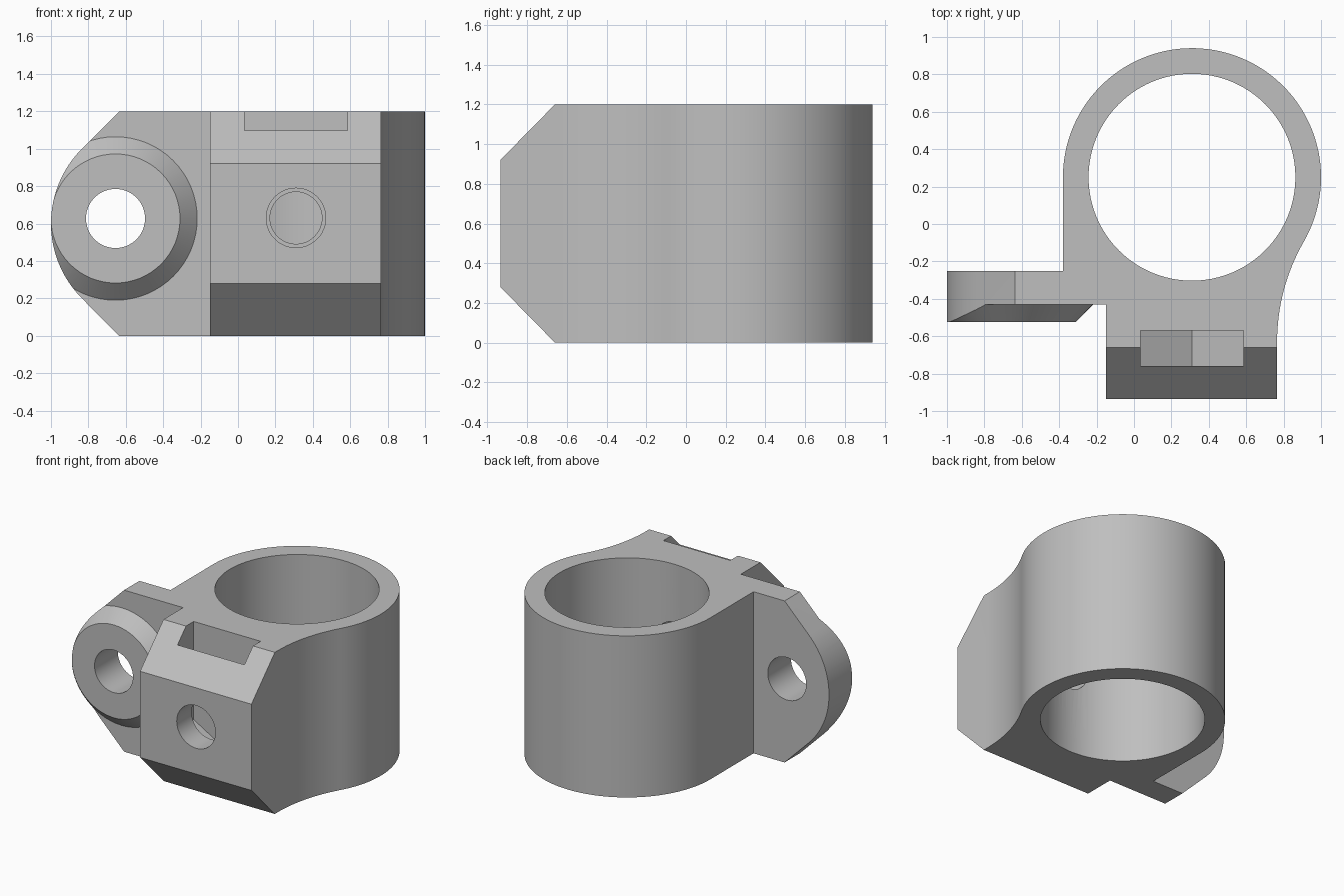
import bpy, bmesh
from math import sin, cos, radians, pi, atan2

cube = bpy.data.objects.get("Cube")
if cube:
    bpy.data.objects.remove(cube, do_unlink=True)

grey = bpy.data.materials.new("plain grey")
grey.use_nodes = True
grey.diffuse_color = (0.52, 0.52, 0.52, 1)
grey.node_tree.nodes["Principled BSDF"].inputs["Base Color"].default_value = (0.52, 0.52, 0.52, 1)

H = 1.2


def arc(cx, cy, r, start, end, n):
    """Points along an arc, angles in degrees."""
    angles = [radians(start + (end - start) * i / n) for i in range(n + 1)]
    return [(cx + r * cos(a), cy + r * sin(a)) for a in angles]


def loft(name, rings, axis):
    """Solid through (outline, offset) rings stacked along an axis."""
    place = {"x": lambda a, b, t: (t, a, b),
             "y": lambda a, b, t: (a, t, b),
             "z": lambda a, b, t: (a, b, t)}[axis]
    bm = bmesh.new()
    loops = [[bm.verts.new(place(a, b, t)) for a, b in pts] for pts, t in rings]
    bm.faces.new(loops[0])
    bm.faces.new(loops[-1])
    n = len(loops[0])
    for low, high in zip(loops, loops[1:]):
        for i in range(n):
            j = (i + 1) % n
            bm.faces.new((low[i], low[j], high[j], high[i]))
    bmesh.ops.recalc_face_normals(bm, faces=bm.faces)
    mesh = bpy.data.meshes.new(name)
    bm.to_mesh(mesh)
    bm.free()
    mesh.materials.append(grey)
    obj = bpy.data.objects.new(name, mesh)
    bpy.context.collection.objects.link(obj)
    return obj


def prism(name, pts, axis, lo, hi):
    return loft(name, [(pts, lo), (pts, hi)], axis)


def circle(cx, cy, r, n=64):
    return arc(cx, cy, r, 0, 360, n)[:-1]


def combine(target, tool, operation):
    """Apply a boolean and remove the tool."""
    mod = target.modifiers.new("boolean", "BOOLEAN")
    mod.operation = operation
    mod.solver = "EXACT"
    mod.object = tool
    bpy.context.view_layer.objects.active = target
    bpy.ops.object.modifier_apply(modifier=mod.name)
    bpy.data.objects.remove(tool, do_unlink=True)


# Main body: ring wall flowing into the clamp block
cx, cy, ring_r = 0.31, 0.25, 0.69
fx, fy, fillet_r = 1.84, -0.63, 1.075
meet = atan2(cy - fy, cx - fx) * 180 / pi
outline = [(-0.38, -0.43), (-0.15, -0.43), (-0.15, -0.935), (0.765, -0.935)]
outline += arc(fx, fy, fillet_r, 180, meet, 16)
outline += arc(cx, cy, ring_r, meet - 180, 180, 80)[1:]
body = prism("bracket_body", outline, "z", 0, H)

# Side ear: slab plus tapered boss, trimmed to the rounded ear outline
bx, bz = -0.655, 0.627
slab = [(-1.1, 0), (-0.3, 0), (-0.3, H), (-1.1, H)]
ear = prism("ear", slab, "y", -0.43, -0.25)
boss = loft("boss", [(circle(bx, bz, 0.437), -0.35),
                     (circle(bx, bz, 0.437), -0.43),
                     (circle(bx, bz, 0.345), -0.523)], "y")
combine(ear, boss, "UNION")
trim = [(-0.635, 0), (-0.2, 0), (-0.2, H), (-0.635, H)]
trim += arc(-0.433, 0.6, 0.567, 135, 225, 32)
combine(ear, prism("ear_trim", trim, "y", -0.7, -0.1), "INTERSECT")
combine(body, ear, "UNION")

# Top and bottom chamfers on the block front
wedge = [(-1.1, 0.752), (-0.55, 1.312), (-1.1, 1.312)]
for pts in (wedge, [(y, H - z) for y, z in wedge]):
    combine(body, prism("chamfer_cutter", pts, "x", -0.5, 1.2), "DIFFERENCE")

# Main bore and ear hole
combine(body, prism("bore_cutter", circle(cx, cy, 0.553, 96), "z", -0.1, H + 0.1), "DIFFERENCE")
combine(body, prism("ear_hole_cutter", circle(bx, bz, 0.158), "y", -0.8, -0.1), "DIFFERENCE")

# Clamp screw hole, narrower behind the nut slot
sz = 0.63
combine(body, prism("screw_cutter", circle(cx, sz, 0.159, 48), "y", -1.1, -0.62), "DIFFERENCE")
combine(body, prism("screw_tip_cutter", circle(cx, sz, 0.139, 48), "y", -0.7, 0), "DIFFERENCE")

# Nut slot dropping from the top, ending in a hexagonal seat
half = 0.275
point = half / cos(pi / 6)
slot = [(cx - half, H + 0.1), (cx - half, sz - point / 2), (cx, sz - point),
        (cx + half, sz - point / 2), (cx + half, H + 0.1)]
combine(body, prism("nut_slot_cutter", slot, "y", -0.76, -0.57), "DIFFERENCE")

# Smooth curved walls, crisp edges
bpy.ops.object.select_all(action="DESELECT")
body.select_set(True)
bpy.context.view_layer.objects.active = body
bpy.ops.object.shade_smooth_by_angle(angle=radians(25))
